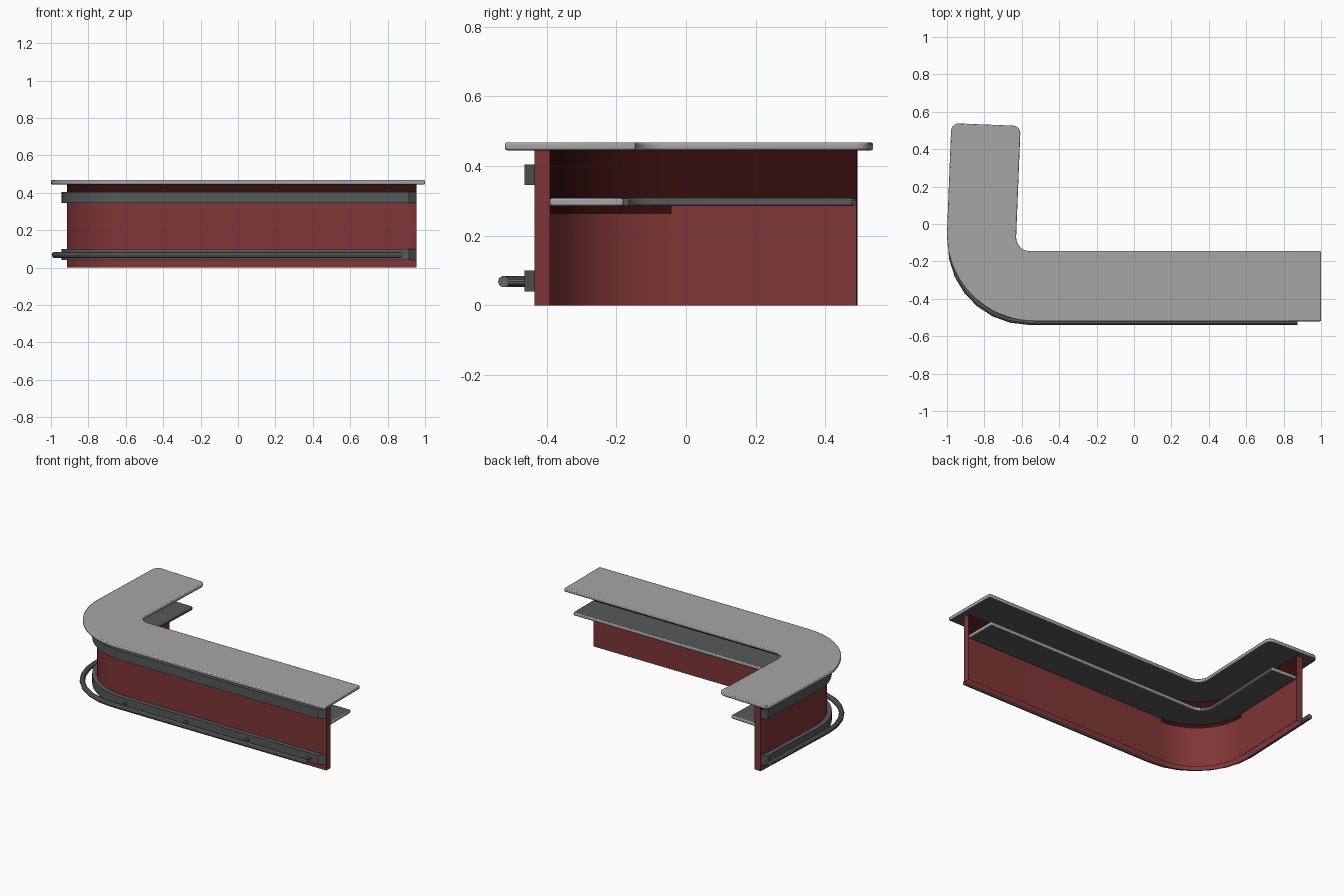
import bpy, bmesh, math
from mathutils import Vector

if "Cube" in bpy.data.objects:
    bpy.data.objects.remove(bpy.data.objects["Cube"])

TILT = math.atan(0.04)          # the short arm leans slightly off square
ARM = Vector((math.sin(TILT), math.cos(TILT)))
C = Vector((-0.535, -0.055))    # centre of the rounded corner


def material(name, rgb):
    m = bpy.data.materials.new(name)
    m.diffuse_color = (*rgb, 1)
    m.use_nodes = True
    m.node_tree.nodes["Principled BSDF"].inputs["Base Color"].default_value = m.diffuse_color
    return m


GREY = material("light grey top", (0.38, 0.38, 0.38))
RED = material("red panel", (0.215, 0.036, 0.036))
DEEP = material("deep red panel", (0.037, 0.004, 0.004))
DARK = material("dark grey metal", (0.095, 0.1, 0.1))
RAIL = material("rail grey metal", (0.13, 0.13, 0.13))


def path(radius, x_end, arm_len, centre=C, n=20):
    """Plan line: straight front, rounded corner, leaning short arm."""
    pts = [Vector((x_end, centre.y - radius))]
    a0, a1 = 1.5 * math.pi, math.pi - TILT
    for i in range(n + 1):
        a = a0 + (a1 - a0) * i / n
        pts.append(centre + radius * Vector((math.cos(a), math.sin(a))))
    pts.append(pts[-1] + ARM * arm_len)
    return pts


def strip(name, outer, inner, z0, z1, mats, paint=None, bevel=0,
          round_end=0, cuts=(), open_bottom=False):
    """Solid strip between two plan lines, painted by a face rule."""
    bm = bmesh.new()
    rings = [[bm.verts.new((p.x, p.y, z)) for p in line]
             for line, z in ((outer, z0), (inner, z0), (inner, z1), (outer, z1))]
    for k in range(4):
        a, b = rings[k], rings[(k + 1) % 4]
        for i in range(len(a) - 1):
            bm.faces.new((a[i], a[i + 1], b[i + 1], b[i]))
    bm.faces.new([r[0] for r in rings])
    bm.faces.new([r[-1] for r in rings])
    bmesh.ops.recalc_face_normals(bm, faces=bm.faces)
    if round_end:
        ends = [bm.edges.get((rings[0][-1], rings[3][-1])),
                bm.edges.get((rings[1][-1], rings[2][-1]))]
        bmesh.ops.bevel(bm, geom=ends, offset=round_end, segments=5,
                        profile=0.5, affect='EDGES')
    for z in cuts:
        bmesh.ops.bisect_plane(bm, geom=bm.verts[:] + bm.edges[:] + bm.faces[:],
                               plane_co=(0, 0, z), plane_no=(0, 0, 1))
    bm.normal_update()
    if open_bottom:
        bmesh.ops.delete(bm, geom=[f for f in bm.faces if f.normal.z < -0.9],
                         context='FACES')
    if paint:
        for f in bm.faces:
            f.material_index = paint(f.calc_center_median(), f.normal)
    me = bpy.data.meshes.new(name)
    bm.to_mesh(me)
    bm.free()
    ob = bpy.data.objects.new(name, me)
    bpy.context.collection.objects.link(ob)
    for m in mats:
        me.materials.append(m)
    if bevel:
        mod = ob.modifiers.new("edge", 'BEVEL')
        mod.width, mod.segments = bevel, 2
        mod.limit_method, mod.angle_limit = 'ANGLE', math.radians(50)
    smooth(ob)
    return ob


def smooth(ob):
    bpy.ops.object.select_all(action='DESELECT')
    ob.select_set(True)
    bpy.context.view_layer.objects.active = ob
    bpy.ops.object.shade_smooth_by_angle(angle=math.radians(35))


def tube(name, pts, radius, z, mat):
    cu = bpy.data.curves.new(name, 'CURVE')
    cu.dimensions = '3D'
    cu.bevel_depth, cu.bevel_resolution, cu.use_fill_caps = radius, 3, True
    sp = cu.splines.new('POLY')
    sp.points.add(len(pts) - 1)
    for q, p in zip(sp.points, pts):
        q.co = (p.x, p.y, z, 1)
    ob = bpy.data.objects.new(name, cu)
    bpy.context.collection.objects.link(ob)
    cu.materials.append(mat)
    bpy.ops.object.select_all(action='DESELECT')
    ob.select_set(True)
    bpy.context.view_layer.objects.active = ob
    bpy.ops.object.convert(target='MESH')
    smooth(bpy.context.view_layer.objects.active)


# Counter top: light above and on the edges, dark underneath
strip("counter_top", path(0.465, 1.0, 0.576),
      path(0.075, 1.0, 0.592, Vector((-0.555, -0.07))),
      0.445, 0.468, (GREY, DARK), lambda c, n: int(n.z < -0.5),
      bevel=0.006, round_end=0.04)


# Front panel wall: deep red above the upper band, above the shelf and in the corner
def panel_paint(c, n):
    if n.x > 0.95 and c.x > 0.95 or n.y > 0.95 and c.y > 0.47:
        return 0
    if n.x + n.y < 0:
        return int(c.z > 0.4)
    in_corner = c.x < -0.4 and c.y < 0.1
    return int(c.z > (0.262 if in_corner else 0.3))


strip("front_panel", path(0.38, 0.955, 0.532), path(0.335, 0.955, 0.532),
      0, 0.446, (RED, DEEP), panel_paint, cuts=(0.262, 0.3, 0.4),
      open_bottom=True)


# Inner work shelf: dark faces, light front edge and ends
def shelf_paint(c, n):
    return int(abs(n.z) > 0.5 or (n.x > 0.5 and c.x < 0.5))


strip("work_shelf", path(0.336, 0.955, 0.53),
      path(0.085, 0.955, 0.57, Vector((-0.605, -0.095))),
      0.285, 0.308, (GREY, DARK), shelf_paint, bevel=0.006)

# Upper and lower trim bands, tapered at the ends
for label, z0 in (("upper_band", 0.345), ("lower_band", 0.04)):
    strip(label, path(0.409, 0.915, 0.495), path(0.379, 0.955, 0.532),
          z0, z0 + 0.06, (DARK,))

# Foot rail tube
rail_c = Vector((-0.562, -0.105))
tube("foot_rail", path(0.418, 0.875, 0.575, rail_c, 7), 0.0165, 0.068, RAIL)

# Rail brackets along the front and the arm
spots = [(Vector((x, -0.523)), Vector((x, -0.455))) for x in (0.85, 0.4, -0.05, -0.5)]
arm_dir = Vector((-math.cos(TILT), math.sin(TILT)))
for t in (0.05, 0.5):
    on_rail = rail_c + arm_dir * 0.418 + ARM * t
    spots.append((on_rail, on_rail - arm_dir * 0.06))
for i, ends in enumerate(spots):
    tube("rail_bracket_%d" % (i + 1), ends, 0.011, 0.068, RAIL)
